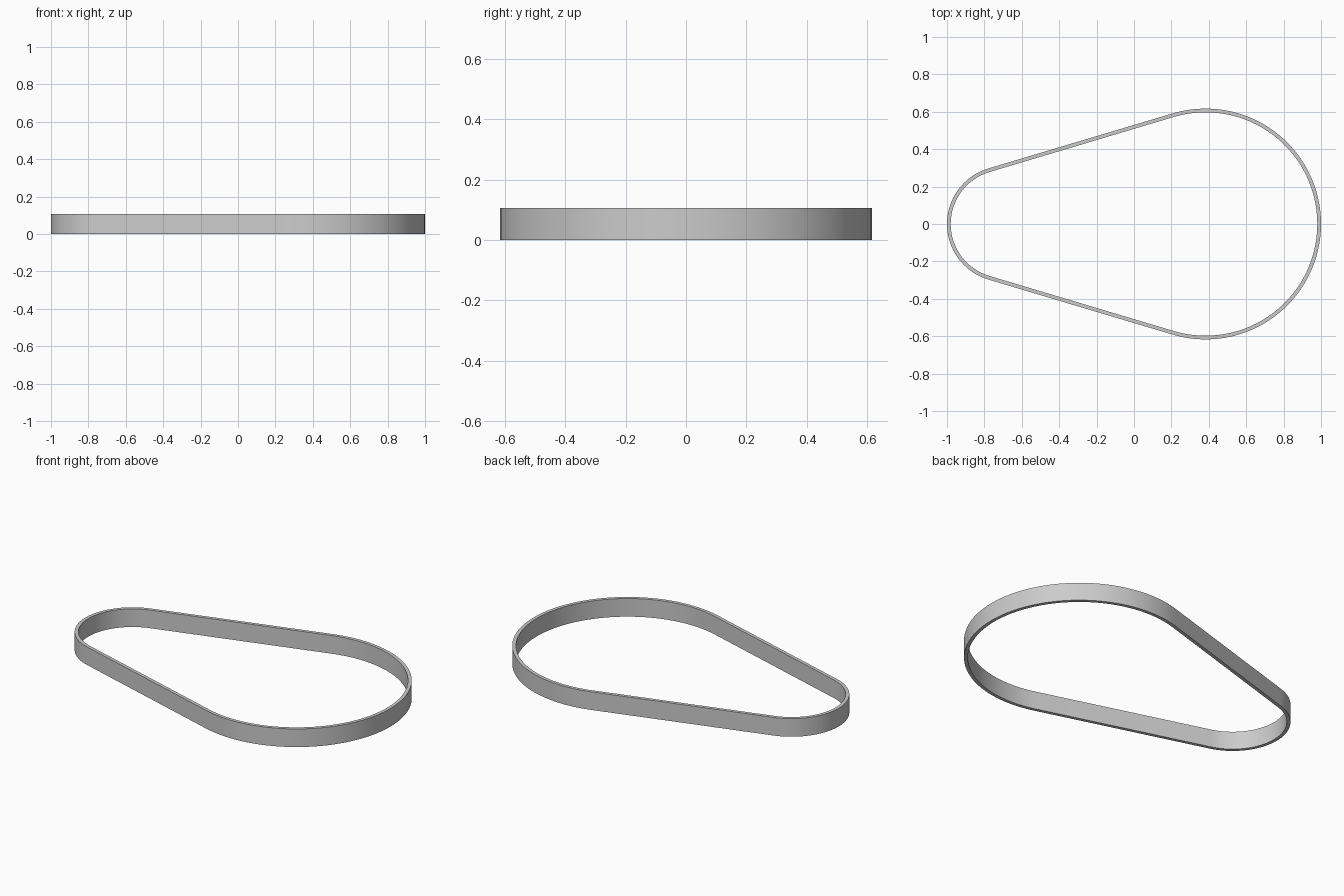
import bpy, bmesh, math

cube = bpy.data.objects.get("Cube")
if cube:
    bpy.data.objects.remove(cube, do_unlink=True)

# Band dimensions: two round ends joined by tangent straights
HEIGHT, WALL = 0.107, 0.02
BIG_R, SMALL_R = 0.617, 0.31
BIG_X, SMALL_X = 1 - BIG_R, SMALL_R - 1
TILT = math.asin((BIG_R - SMALL_R) / (BIG_X - SMALL_X))
TANGENT = math.pi / 2 + TILT


def arc(cx, r, start, end, steps):
    angles = [start + (end - start) * i / steps for i in range(steps + 1)]
    return [(cx + r * math.cos(a), r * math.sin(a)) for a in angles]


def outline(inset):
    return (arc(BIG_X, BIG_R - inset, -TANGENT, TANGENT, 64)
            + arc(SMALL_X, SMALL_R - inset, TANGENT, 2 * math.pi - TANGENT, 40))


# Belt walls and rims
bm = bmesh.new()
rings = [[bm.verts.new((x, y, z)) for x, y in outline(inset)]
         for inset, z in ((0, 0), (0, HEIGHT), (WALL, HEIGHT), (WALL, 0))]
count = len(rings[0])
for k in range(4):
    a, b = rings[k], rings[(k + 1) % 4]
    for i in range(count):
        j = (i + 1) % count
        bm.faces.new((a[i], a[j], b[j], b[i]))
bmesh.ops.recalc_face_normals(bm, faces=bm.faces)
mesh = bpy.data.meshes.new("belt_loop")
bm.to_mesh(mesh)
bm.free()
belt = bpy.data.objects.new("belt_loop", mesh)
bpy.context.collection.objects.link(belt)

# Plain grey
grey = bpy.data.materials.new("light_grey")
grey.use_nodes = True
colour = (0.6, 0.6, 0.6, 1)
grey.diffuse_color = colour
grey.node_tree.nodes["Principled BSDF"].inputs["Base Color"].default_value = colour
mesh.materials.append(grey)

# Smooth walls, crisp rims
bpy.ops.object.select_all(action='DESELECT')
belt.select_set(True)
bpy.context.view_layer.objects.active = belt
bpy.ops.object.shade_smooth_by_angle(angle=math.radians(30))
